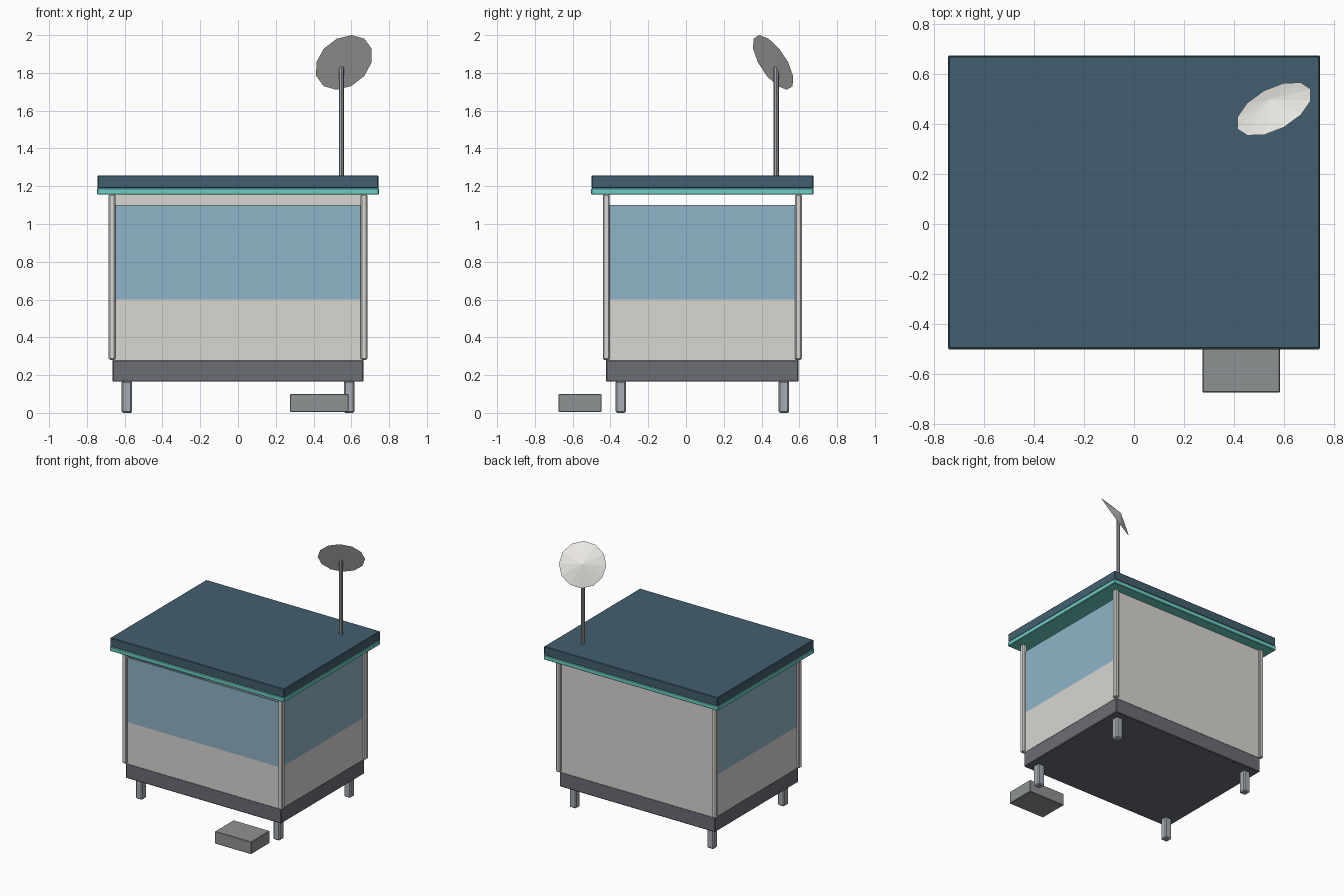
import bpy
from math import pi
from mathutils import Euler, Vector

if "Cube" in bpy.data.objects:
    bpy.data.objects.remove(bpy.data.objects["Cube"])

CY = 0.0865          # middle of the cabin in y
HX, HY = 0.664, 0.509  # half size of the base


def material(name, r, g, b):
    m = bpy.data.materials.new(name)
    m.diffuse_color = (r, g, b, 1)
    m.use_nodes = True
    m.node_tree.nodes["Principled BSDF"].inputs["Base Color"].default_value = m.diffuse_color
    return m


ROOF = material("roof_blue", 0.055, 0.116, 0.162)
TEAL = material("trim_teal", 0.155, 0.61, 0.55)
GLASS = material("glass_blue", 0.275, 0.456, 0.571)
WALL = material("wall_cream", 0.69, 0.68, 0.65)
BASE = material("base_grey", 0.147, 0.153, 0.178)
LEG = material("leg_metal", 0.376, 0.413, 0.445)
STEP = material("step_grey", 0.275, 0.287, 0.296)
DISH = material("dish_white", 0.83, 0.81, 0.78)


def box(name, x0, x1, y0, y1, z0, z1, mat, bevel=0.0):
    bpy.ops.mesh.primitive_cube_add(
        size=1, location=((x0 + x1) / 2, (y0 + y1) / 2, (z0 + z1) / 2))
    ob = bpy.context.object
    ob.name = name
    ob.scale = (x1 - x0, y1 - y0, z1 - z0)
    bpy.ops.object.transform_apply(location=False, rotation=False, scale=True)
    ob.data.materials.append(mat)
    if bevel:
        mod = ob.modifiers.new("bevel", 'BEVEL')
        mod.width = bevel
        mod.segments = 1
    return ob


# Base, roof and trim
box("base", -HX, HX, CY - HY, CY + HY, 0.165, 0.281, BASE, 0.005)
box("roof_trim", -0.746, 0.746, -0.502, 0.675, 1.155, 1.19, TEAL, 0.004)
box("roof", -0.743, 0.743, -0.499, 0.674, 1.188, 1.257, ROOF, 0.004)

# Corner posts and legs
for sx, side in ((-1, "left"), (1, "right")):
    for sy, end in ((-1, "front"), (1, "back")):
        x, y, h = sx * 0.667, CY + sy * 0.509, 0.0175
        box(f"{end}_{side}_post", x - h, x + h, y - h, y + h, 0.281, 1.157, WALL, 0.006)
        x, y, h = sx * 0.588, CY + sy * 0.432, 0.028
        box(f"{end}_{side}_leg", x - h, x + h, y - h, y + h, 0, 0.17, LEG, 0.008)

# Front and side walls: solid lower panel, window above, open slot under the roof
T = 0.014
for z0, z1, kind, mat in ((0.278, 0.6, "wall", WALL), (0.6, 1.1, "window", GLASS)):
    box(f"front_{kind}", -0.66, 0.66, CY - HY, CY - HY + T, z0, z1, mat)
    box(f"left_{kind}", -HX, -HX + T, CY - 0.505, CY + 0.505, z0, z1, mat)
    box(f"right_{kind}", HX - T, HX, CY - 0.505, CY + 0.505, z0, z1, mat)

# Full-height back wall
box("back_wall", -0.66, 0.66, CY + HY - T, CY + HY, 0.278, 1.157, WALL)

# Entrance step
box("step", 0.275, 0.585, -0.675, -0.448, 0.005, 0.1, STEP, 0.003)

# Antenna pole
bpy.ops.mesh.primitive_cylinder_add(vertices=8, radius=0.0135, depth=0.59,
                                    location=(0.547, 0.478, 1.54))
pole = bpy.context.object
pole.name = "antenna_pole"
pole.data.materials.append(LEG)

# Dish: a shallow twelve-sided cone tilted to the back left
tilt = Euler((-pi / 3, 0, 0.5))
depth = 0.05
axis = tilt.to_matrix() @ Vector((0, 0, 1))
bpy.ops.mesh.primitive_cone_add(
    vertices=12, radius1=0.167, radius2=0, depth=depth, rotation=tilt,
    location=Vector((0.561, 0.461, 1.8554)) + axis * depth / 2)
dish = bpy.context.object
dish.name = "antenna_dish"
dish.data.materials.append(DISH)
